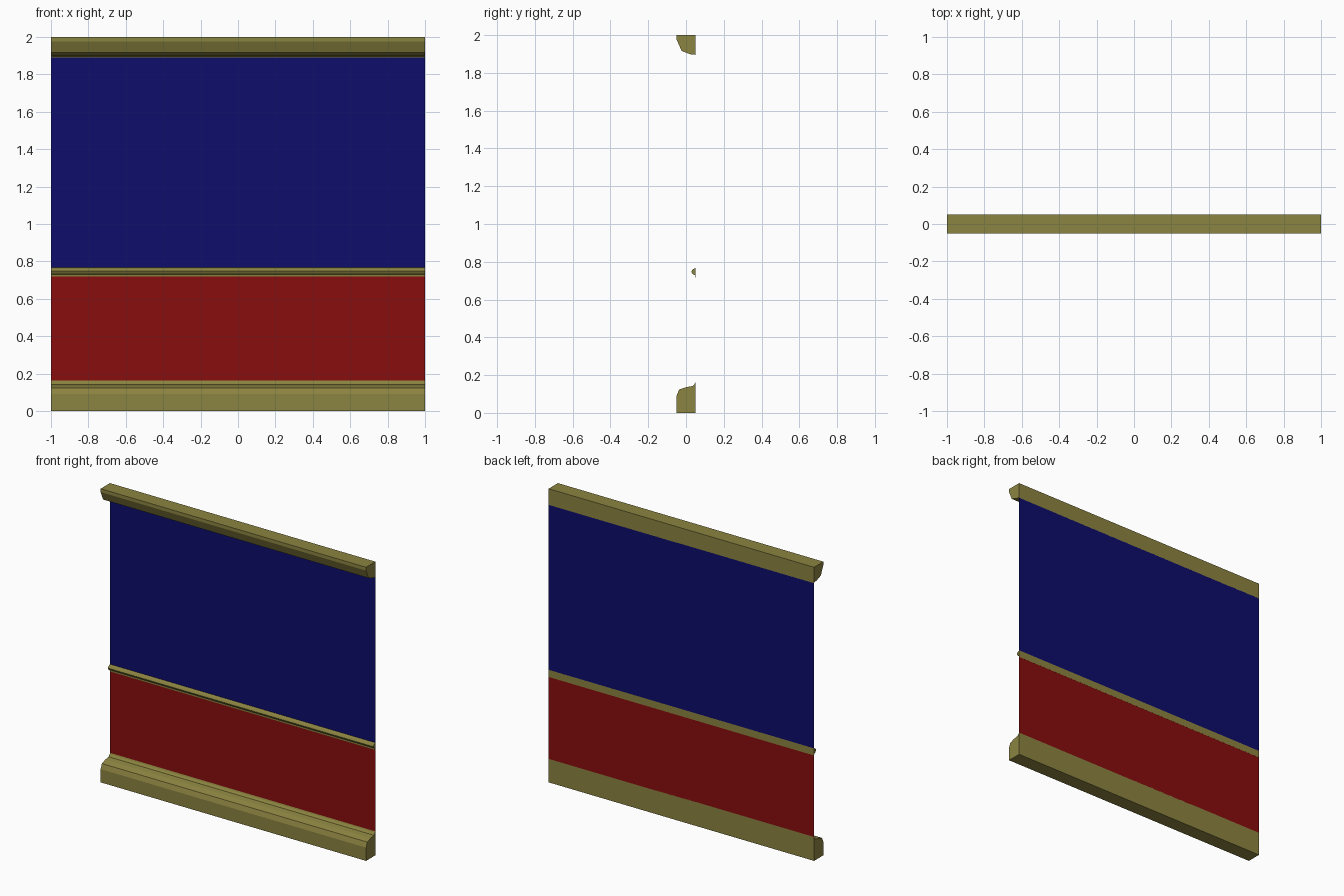
import bpy, bmesh

if "Cube" in bpy.data.objects:
    bpy.data.objects.remove(bpy.data.objects["Cube"])

def material(name, rgb):
    m = bpy.data.materials.new(name)
    m.diffuse_color = (*rgb, 1)
    m.use_nodes = True
    m.node_tree.nodes["Principled BSDF"].inputs["Base Color"].default_value = m.diffuse_color
    return m

gold = material("olive_gold", (0.26, 0.228, 0.052))
blue = material("navy_blue", (0.004, 0.004, 0.147))
red = material("dark_red", (0.25, 0.004, 0.004))

BACK = 0.05

def finish(bm, name, mats):
    me = bpy.data.meshes.new(name)
    bm.to_mesh(me)
    bm.free()
    for m in mats:
        me.materials.append(m)
    ob = bpy.data.objects.new(name, me)
    bpy.context.collection.objects.link(ob)
    return ob

def trim(name, profile):
    """Closed (y, z) profile swept along x from -1 to 1."""
    bm = bmesh.new()
    face = bm.faces.new([bm.verts.new((-1, y, z)) for y, z in profile])
    ext = bmesh.ops.extrude_face_region(bm, geom=[face], use_keep_orig=True)
    moved = [v for v in ext["geom"] if isinstance(v, bmesh.types.BMVert)]
    bmesh.ops.translate(bm, verts=moved, vec=(2, 0, 0))
    bmesh.ops.recalc_face_normals(bm, faces=bm.faces)
    return finish(bm, name, [gold])

# Wall sheet: red below the rail, blue above
bm = bmesh.new()
rows = [[bm.verts.new((x, BACK, z)) for x in (-1, 1)] for z in (0.16, 0.745, 1.892)]
for i, (lo, hi) in enumerate(zip(rows, rows[1:])):
    bm.faces.new((lo[0], lo[1], hi[1], hi[0])).material_index = i
finish(bm, "wall_panel", [red, blue])

# Skirting board with curved top
trim("baseboard", [(BACK, 0), (-0.05, 0), (-0.05, 0.09), (-0.037, 0.123),
                   (0.0, 0.136), (0.035, 0.142), (0.047, 0.155), (0.05, 0.163)])

# Small rounded rail between the colours
trim("chair_rail", [(BACK + 0.0005, 0.718), (0.0485, 0.718), (0.0475, 0.729), (0.036, 0.734),
                    (0.028, 0.748), (0.036, 0.760), (BACK + 0.0005, 0.767)])

# Crown moulding at the top
trim("crown_moulding", [(BACK, 2), (-0.05, 2), (-0.05, 1.977), (-0.023, 1.916),
                        (0.022, 1.899), (0.049, 1.896), (BACK, 1.89)])
